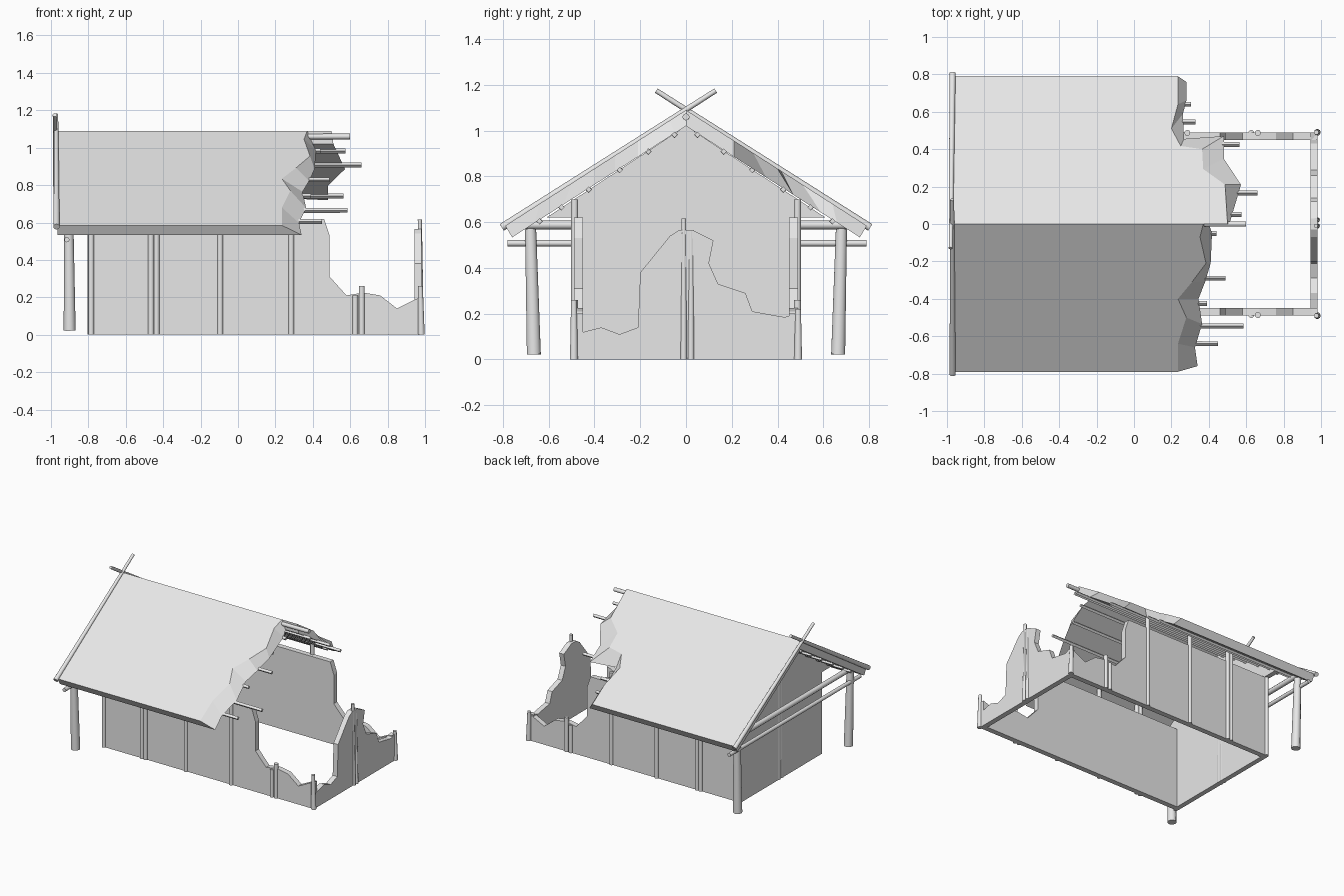
import bpy, bmesh, math
from mathutils import Vector

cube = bpy.data.objects.get("Cube")
if cube:
    bpy.data.objects.remove(cube, do_unlink=True)

grey = bpy.data.materials.new("weathered_grey")
grey.use_nodes = True
grey.diffuse_color = (0.8, 0.8, 0.8, 1)
grey.node_tree.nodes["Principled BSDF"].inputs["Base Color"].default_value = (0.8, 0.8, 0.8, 1)


def finish(name, bm, smooth=False):
    bmesh.ops.recalc_face_normals(bm, faces=bm.faces)
    mesh = bpy.data.meshes.new(name)
    bm.to_mesh(mesh)
    bm.free()
    mesh.materials.append(grey)
    obj = bpy.data.objects.new(name, mesh)
    bpy.context.collection.objects.link(obj)
    if smooth:
        bpy.ops.object.select_all(action='DESELECT')
        obj.select_set(True)
        bpy.context.view_layer.objects.active = obj
        bpy.ops.object.shade_smooth_by_angle(angle=math.radians(50))
    return obj


def loft(name, ring_a, ring_b):
    """Solid between two outlines with equal point counts."""
    bm = bmesh.new()
    a = [bm.verts.new(p) for p in ring_a]
    b = [bm.verts.new(p) for p in ring_b]
    bm.faces.new(a)
    bm.faces.new(b)
    for i in range(len(a)):
        j = (i + 1) % len(a)
        bm.faces.new((a[i], a[j], b[j], b[i]))
    return finish(name, bm)


def pole(name, start, end, r0, r1=None, sides=10):
    """Tapered pole between two points."""
    start, end = Vector(start), Vector(end)
    axis = end - start
    bm = bmesh.new()
    bmesh.ops.create_cone(bm, cap_ends=True, segments=sides, radius1=r0,
                          radius2=r1 or r0, depth=axis.length)
    bm.transform(axis.to_track_quat('Z', 'Y').to_matrix().to_4x4())
    bmesh.ops.translate(bm, verts=bm.verts, vec=(start + end) / 2)
    return finish(name, bm, sides > 4)


SIDES = (("right", -1), ("left", 1))
LONG = (("front", -1), ("back", 1))
SLOPE = 0.64
RIDGE, UNDER = 1.09, 1.02

# Long walls with a broken end
long_wall = [(-0.8, 0), (-0.8, 0.62), (0.46, 0.62), (0.49, 0.53), (0.49, 0.31),
             (0.58, 0.21), (0.67, 0.225), (0.76, 0.21), (0.85, 0.14),
             (0.95, 0.19), (0.98, 0.2), (0.98, 0)]
for label, s in LONG:
    loft(label + "_wall", [(x, s * 0.45, z) for x, z in long_wall],
         [(x, s * 0.49, z) for x, z in long_wall])

# Intact gable wall, reaching up to the roof
gable = [(-0.489, 0), (-0.489, 0.62), (-0.61, 0.62), (0, UNDER),
         (0.61, 0.62), (0.489, 0.62), (0.489, 0)]
loft("gable_wall", [(-0.802, y, z) for y, z in gable],
     [(-0.765, y, z) for y, z in gable])

# Ruined gable wall
ruin = [(-0.488, 0), (-0.488, 0.11), (-0.37, 0.14), (-0.29, 0.11), (-0.21, 0.14),
        (-0.2, 0.38), (-0.07, 0.54), (-0.03, 0.565), (0.03, 0.565), (0.12, 0.52),
        (0.1, 0.42), (0.14, 0.33), (0.26, 0.29), (0.29, 0.21), (0.43, 0.185),
        (0.488, 0.2), (0.488, 0)]
loft("ruined_wall", [(0.943, y, z) for y, z in ruin],
     [(0.982, y, z) for y, z in ruin])

# Upright posts in the long walls, two of them doubled
wall_posts = [(-0.785, 0.7), (-0.465, 0.7), (-0.435, 0.7), (-0.095, 0.7),
              (0.285, 0.7), (0.627, 0.21), (0.662, 0.26)]
for label, s in LONG:
    for i, (x, top) in enumerate(wall_posts):
        pole(f"{label}_wall_post_{i}", (x, s * 0.487, 0), (x, s * 0.487, top), 0.016)
    pole(label + "_corner_post", (0.98, s * 0.49, 0), (0.975, s * 0.49, 0.24 - s * 0.02),
         0.018, 0.013)

# Doubled king posts in both end walls
for i, y in enumerate((-0.01, 0.022)):
    pole(f"gable_king_post_{i}", (-0.785, y, 0), (-0.785, y, 1.03), 0.022, 0.02)
    pole(f"ruined_king_post_{i}", (0.98, y, 0), (0.972, y, 0.615 - i * 0.05), 0.014, 0.011)

# Porch posts and cross beams
for label, s in LONG:
    pole(label + "_porch_post", (-0.9, s * 0.665, 0.022), (-0.905, s * 0.68, 0.6), 0.032, 0.025)
pole("upper_cross_beam", (-0.89, -0.7, 0.588), (-0.89, 0.7, 0.588), 0.019)
pole("lower_cross_beam", (-0.915, -0.78, 0.508), (-0.915, 0.79, 0.508), 0.014)

# Roof slopes: distance from ridge and x of the ragged edge, above and below
edges = {
    "front": ([(0.79, 0.235), (0.64, 0.235), (0.5, 0.28), (0.4, 0.235),
               (0.31, 0.31), (0.21, 0.385), (0.07, 0.353), (0, 0.37)],
              [(0.76, 0.34), (0.66, 0.326), (0.535, 0.364), (0.4, 0.345),
               (0.31, 0.38), (0.21, 0.41), (0.05, 0.417), (0, 0.4)]),
    "back": ([(0.79, 0.235), (0.64, 0.235), (0.51, 0.2), (0.417, 0.25),
              (0.4, 0.364), (0.294, 0.37), (0.21, 0.487), (0, 0.5)],
             [(0.76, 0.28), (0.66, 0.28), (0.59, 0.262), (0.455, 0.267),
              (0.47, 0.48), (0.35, 0.48), (0.21, 0.572), (0, 0.51)]),
}
for label, s in LONG:
    rings = []
    for outline, peak in zip(edges[label], (RIDGE, UNDER)):
        points = [(-0.965, 0)] and [(outline[0][0], -0.965)] + outline + [(0, -0.965)]
        rings.append([(x, s * d, peak - SLOPE * d) for d, x in points])
    loft(label + "_roof_slope", *rings)

# Purlins poking out from the broken roof
offsets = (0.05, 0.165, 0.29, 0.425, 0.545, 0.64)
reach = {"front": (0.44, 0.41, 0.49, 0.39, 0.585, 0.45),
         "back": (0.575, 0.66, 0.45, 0.565, 0.33, 0.305)}
for label, s in LONG:
    for i, (d, x) in enumerate(zip(offsets, reach[label])):
        z = UNDER - SLOPE * d - 0.006
        pole(f"{label}_purlin_{i}", (-0.94, s * d, z), (x, s * d, z), 0.015, 0.013, 4)
pole("ridge_pole", (-0.94, 0, 1.055), (0.6, 0, 1.06), 0.015)

# Crossed barge poles over the gable
for label, s in LONG:
    pole(label + "_barge_pole", (-0.97, s * 0.805, 0.577),
         (-0.976 - s * 0.004, -s * 0.13, 1.175), 0.017, 0.011)
